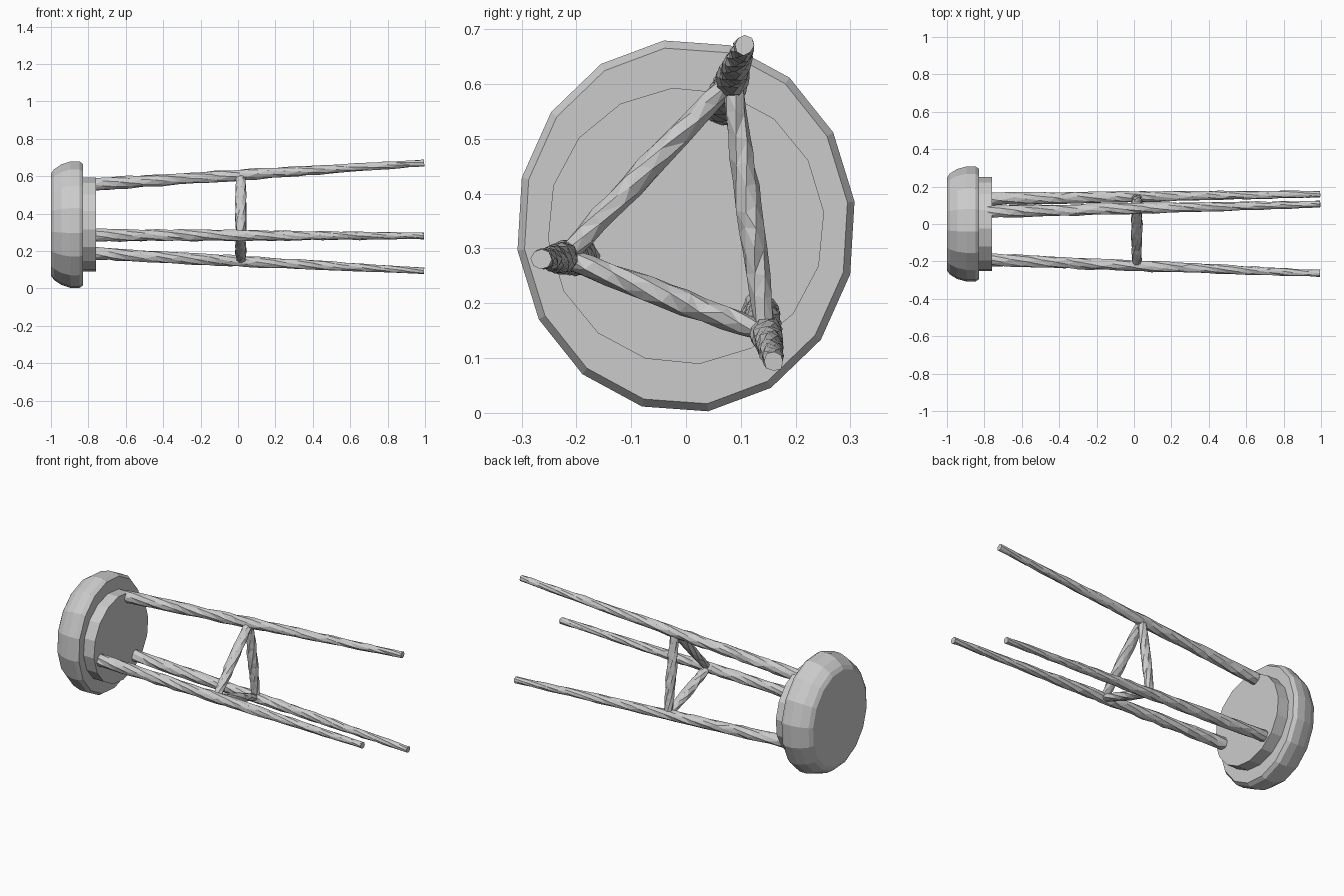
import bpy, bmesh, math, random
from mathutils import Vector

if "Cube" in bpy.data.objects:
    bpy.data.objects.remove(bpy.data.objects["Cube"])

random.seed(4)
CZ = 0.341  # height of the seat axis (the stool lies along x)


def finish(name, bm):
    bmesh.ops.recalc_face_normals(bm, faces=bm.faces)
    me = bpy.data.meshes.new(name)
    bm.to_mesh(me)
    bm.free()
    ob = bpy.data.objects.new(name, me)
    bpy.context.collection.objects.link(ob)
    return ob


def skin(name, rings, triangulate=False):
    """Loft closed rings into a capped solid."""
    bm = bmesh.new()
    loops = [[bm.verts.new(p) for p in r] for r in rings]
    n = len(loops[0])
    for a, b in zip(loops, loops[1:]):
        for i in range(n):
            j = (i + 1) % n
            bm.faces.new((a[i], a[j], b[j], b[i]))
    bm.faces.new(loops[0])
    bm.faces.new(loops[-1])
    if triangulate:
        sides = [f for f in bm.faces if len(f.verts) == 4]
        bmesh.ops.triangulate(bm, faces=sides)
    return finish(name, bm)


def turned(name, profile, sides, start):
    """Oval turned form along x; profile rows are x, y radius, z radius."""
    rings = []
    for x, ry, rz in profile:
        angs = [math.radians(start) + math.tau * k / sides for k in range(sides)]
        rings.append([(x, ry * math.cos(a), CZ + rz * math.sin(a)) for a in angs])
    return skin(name, rings)


def carved_rod(name, p, q, radii, segs, sides, across, squash=1.0, jitter=0.1):
    """Rough hewn rod from p to q with a radius list spread along its length."""
    p, q = Vector(p), Vector(q)
    d = (q - p).normalized()
    u = (Vector(across) - d * d.dot(Vector(across))).normalized()
    v = d.cross(u)
    rings = []
    for s in range(segs + 1):
        t = s / segs
        f = t * (len(radii) - 1)
        i = min(int(f), len(radii) - 2)
        r = radii[i] + (radii[i + 1] - radii[i]) * (f - i)
        inner = 0 < s < segs
        ring = []
        for k in range(sides):
            a = math.tau * k / sides + (0.3 * s)
            rr = r * (1 + random.uniform(-jitter, jitter))
            slide = random.uniform(-0.25, 0.25) * (q - p).length / segs if inner else 0
            c = p.lerp(q, t) + d * slide
            ring.append(c + u * rr * math.cos(a) + v * rr * squash * math.sin(a))
        rings.append(ring)
    return skin(name, rings, True)


# Padded seat and the disc beneath it
turned("seat", [(-1.0, 0.25, 0.275), (-0.985, 0.272, 0.297), (-0.945, 0.297, 0.325),
                (-0.895, 0.31, 0.341), (-0.848, 0.31, 0.341), (-0.828, 0.297, 0.327)], 16, 7.5)
turned("seat_base", [(-0.84, 0.253, 0.253), (-0.76, 0.253, 0.253)], 16, 5.6)

# Three splayed legs: (y, z) at the seat and at the foot
legs = {"upper": ((0.065, 0.555), (0.106, 0.671)),
        "front": ((-0.19, 0.285), (-0.264, 0.281)),
        "lower": ((0.135, 0.188), (0.16, 0.094))}
X0, X1, XS = -0.78, 0.99, 0.015
for n, (a, b) in legs.items():
    carved_rod(n + "_leg", (X0, *a), (X1 + 0.005, *b), [0.034, 0.029, 0.018], 26, 8, (0, 0, 1))


# Triangle of stretchers joining the legs midway
def leg_point(n):
    a, b = (Vector(c) for c in legs[n])
    c = a.lerp(b, (XS - X0) / (X1 - X0))
    return Vector((XS, c.x, c.y))


names = list(legs)
for i, n in enumerate(names):
    m = names[(i + 1) % 3]
    p, q = leg_point(n), leg_point(m)
    carved_rod(n + "_" + m + "_stretcher", p.lerp(q, 0.04), q.lerp(p, 0.04),
               [0.025, 0.031, 0.025], 10, 7, (1, 0, 0), 0.78)
